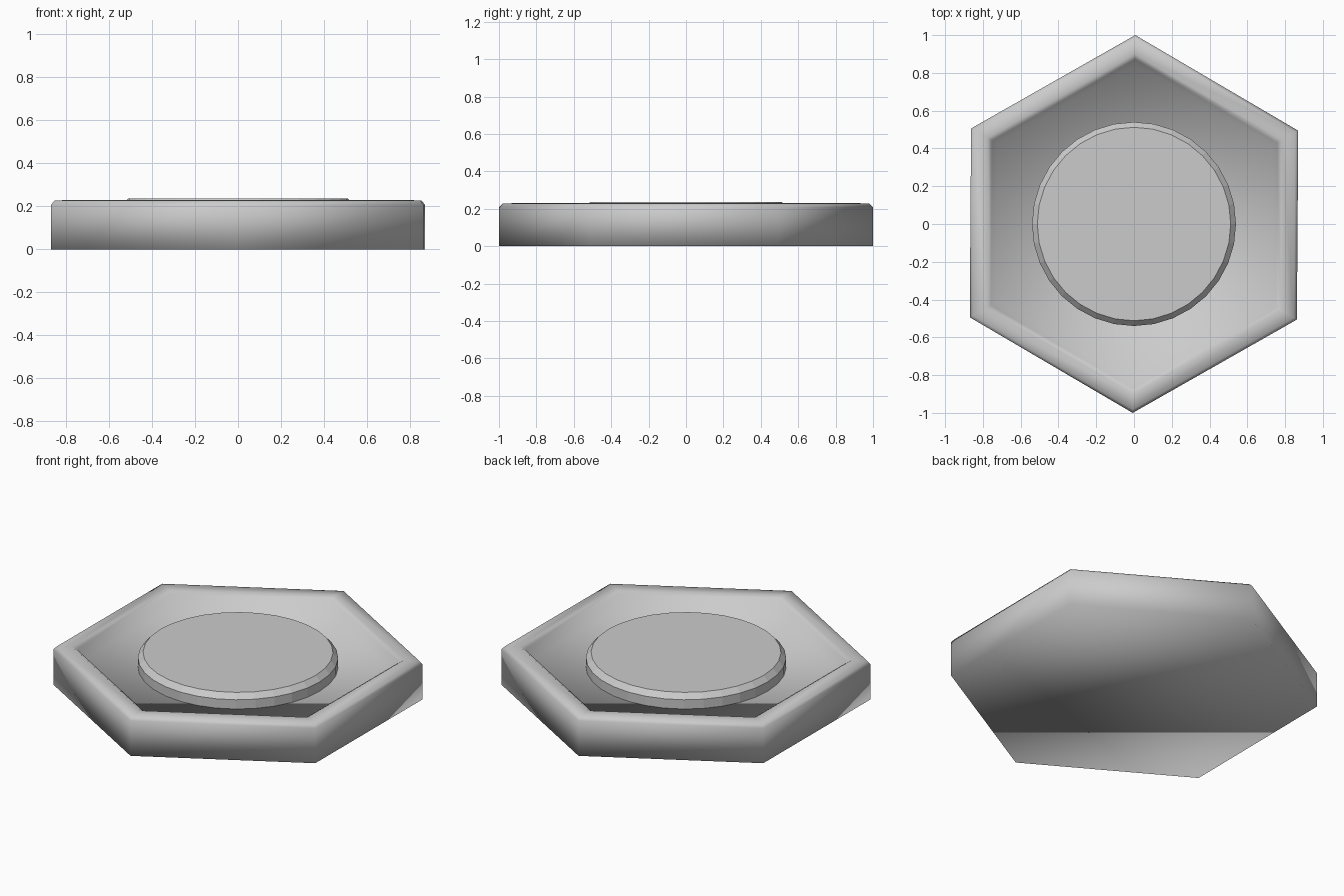
import bpy, bmesh, math

if "Cube" in bpy.data.objects:
    bpy.data.objects.remove(bpy.data.objects["Cube"])


def lathe(name, sides, profile, start_angle, smooth):
    """Stack regular polygon rings (radius, z) and cap both ends."""
    bm = bmesh.new()
    rings = []
    for r, z in profile:
        rings.append([bm.verts.new((r * math.cos(start_angle + 2 * math.pi * i / sides),
                                    r * math.sin(start_angle + 2 * math.pi * i / sides), z))
                      for i in range(sides)])
    for low, high in zip(rings, rings[1:]):
        for i in range(sides):
            j = (i + 1) % sides
            bm.faces.new((low[i], low[j], high[j], high[i]))
    bm.faces.new(rings[0][::-1])
    bm.faces.new(rings[-1])
    for f in bm.faces:
        f.smooth = smooth
    mesh = bpy.data.meshes.new(name)
    bm.to_mesh(mesh)
    bm.free()
    obj = bpy.data.objects.new(name, mesh)
    bpy.context.collection.objects.link(obj)
    return obj


# Hexagonal tray: outer wall, softened rim, inner wall, recessed floor
tray_profile = [(1.0, 0.0), (1.0, 0.208), (0.982, 0.227), (0.90, 0.231),
                (0.872, 0.215), (0.842, 0.15)]
lathe("hex_tray", 6, tray_profile, math.radians(90 - 0.4), True)

# Round chamfered disc standing on the tray floor
disc_profile = [(0.54, 0.12), (0.54, 0.205), (0.512, 0.236)]
lathe("center_disc", 32, disc_profile, math.radians(90), False)
